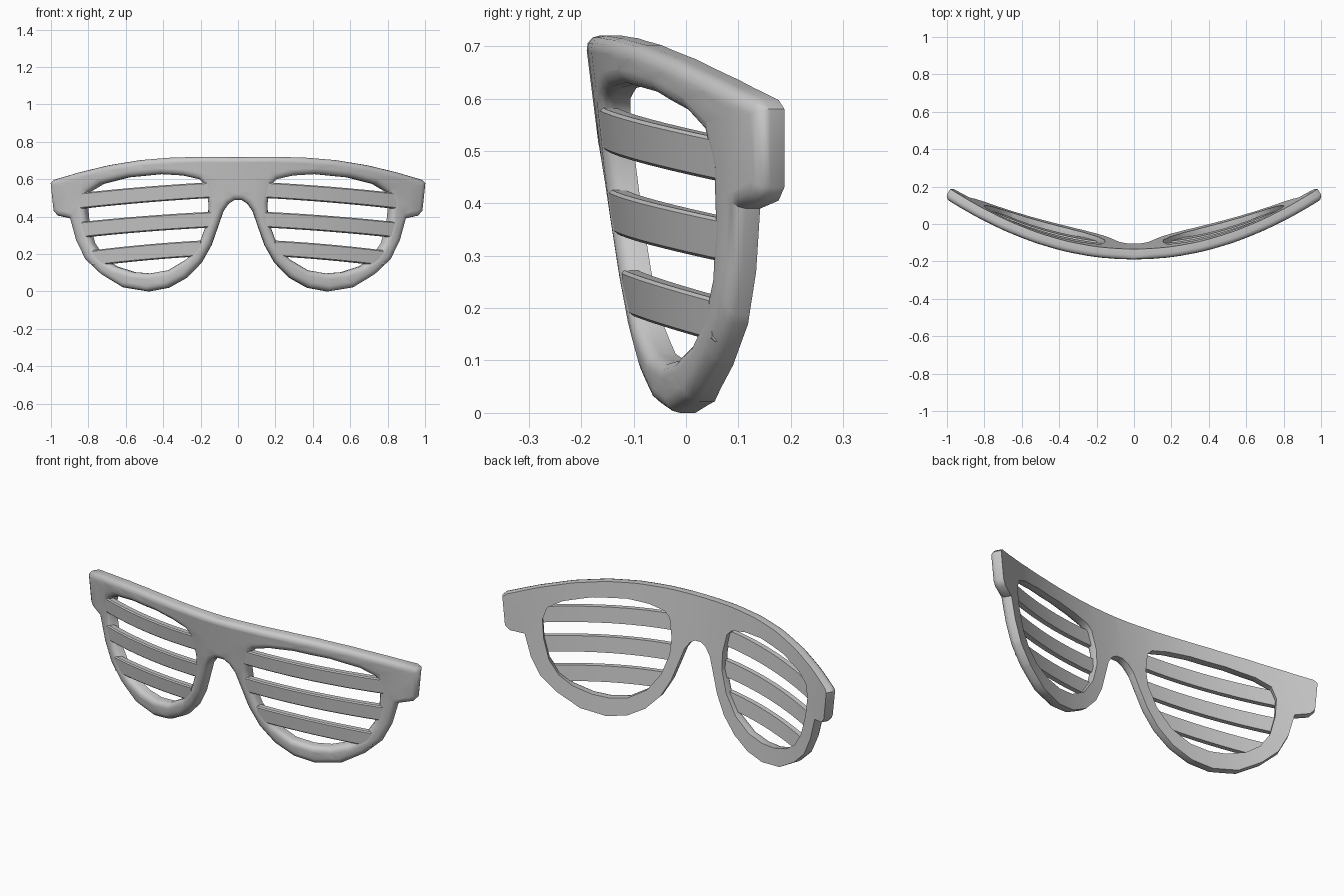
import bpy, bmesh, math
from mathutils import Vector

if "Cube" in bpy.data.objects:
    bpy.data.objects.remove(bpy.data.objects["Cube"])

grey = bpy.data.materials.new("light_grey_plastic")
grey.diffuse_color = (0.58, 0.58, 0.58, 1)
grey.use_nodes = True
grey.node_tree.nodes["Principled BSDF"].inputs["Base Color"].default_value = grey.diffuse_color

BEVEL, THICK = 0.028, 0.059

# Half outline of the frame (x, z), from top centre round to the bridge
OUTER = [(0, .72), (.2, .72), (.37, .715), (.53, .702), (.7, .675), (.86, .637),
         (.997, .597), (1.013, .58), (.997, .43), (.975, .405), (.908, .39),
         (.875, .27), (.825, .17), (.742, .092), (.625, .022), (.49, .0), (.38, .02),
         (.28, .075), (.2, .155), (.145, .25), (.105, .36), (.08, .43), (.05, .47),
         (.02, .488)]
# Lens opening
HOLE = [(.18, .57), (.21, .6), (.3, .62), (.42, .627), (.6, .61), (.74, .575), (.81, .535),
        (.83, .47), (.82, .37), (.79, .26), (.74, .185), (.67, .135), (.57, .103),
        (.48, .096), (.38, .113), (.28, .172), (.205, .27), (.165, .38), (.16, .47)]


def place(x, z, depth):
    """Wrap a flat point round the face; depth runs from front to back."""
    slope = 0.62 * x
    n = math.sqrt(1 + slope * slope)
    y = -0.193 + 0.314 * x * x + 0.125 * (0.72 - z) * (1 - 0.5 * x * x)
    return Vector((x - depth * slope / n, y + depth / n, z))


def finish(bm, name):
    bmesh.ops.recalc_face_normals(bm, faces=bm.faces[:])
    mesh = bpy.data.meshes.new(name)
    bm.to_mesh(mesh)
    bm.free()
    mesh.materials.append(grey)
    obj = bpy.data.objects.new(name, mesh)
    bpy.context.collection.objects.link(obj)
    bpy.ops.object.select_all(action='DESELECT')
    obj.select_set(True)
    bpy.context.view_layer.objects.active = obj
    bpy.ops.object.shade_smooth_by_angle(angle=math.radians(40))
    return obj


def mirrored(points):
    return [(-x, z) for x, z in reversed(points)]


# Frame: filled outline with two openings and rounded edges
curve = bpy.data.curves.new("frame_outline", 'CURVE')
curve.dimensions = '2D'
curve.fill_mode = 'BOTH'
curve.extrude = 0.034
curve.bevel_depth = BEVEL
curve.bevel_resolution = 2
curve.offset = -BEVEL
for loop in (OUTER + mirrored(OUTER[1:]), HOLE, mirrored(HOLE)):
    spline = curve.splines.new('POLY')
    spline.points.add(len(loop) - 1)
    for p, (x, z) in zip(spline.points, loop):
        p.co = (x, z, 0, 1)
    spline.use_cyclic_u = True
outline = bpy.data.objects.new("frame_outline", curve)
bpy.context.collection.objects.link(outline)
deps = bpy.context.evaluated_depsgraph_get()
flat = bpy.data.meshes.new_from_object(outline.evaluated_get(deps))
bm = bmesh.new()
bm.from_mesh(flat)
bpy.data.objects.remove(outline)
bpy.data.meshes.remove(flat)
bmesh.ops.remove_doubles(bm, verts=bm.verts[:], dist=0.0002)

# Flat back: cut off the rear half and cap it
front = curve.extrude + BEVEL
cut = bmesh.ops.bisect_plane(bm, geom=bm.verts[:] + bm.edges[:] + bm.faces[:],
                             plane_co=(0, 0, front - THICK), plane_no=(0, 0, 1),
                             clear_inner=True)
rim = [e for e in cut["geom_cut"] if isinstance(e, bmesh.types.BMEdge)]
bmesh.ops.triangle_fill(bm, edges=rim, use_beauty=True)

# Slice into columns so the frame can wrap
for i in range(-11, 12):
    bmesh.ops.bisect_plane(bm, geom=bm.verts[:] + bm.edges[:] + bm.faces[:],
                           plane_co=(i / 12, 0, 0), plane_no=(1, 0, 0))
for v in bm.verts:
    v.co = place(v.co.x, v.co.y, front - v.co.z)
finish(bm, "frame")

# Slats: bars sweeping across each lens, flush with the frame front
SECTION = [(.042, .034), (.042, .008), (.036, .002),
           (-.036, .002), (-.042, .008), (-.042, .034)]
SLATS = {"upper": (.14, .542, .85, .484),
         "middle": (.14, .384, .84, .33),
         "lower": (.2, .23, .78, .178)}
STEPS = 8
for name, (x0, z0, x1, z1) in SLATS.items():
    for side, sign in (("right", 1), ("left", -1)):
        bm = bmesh.new()
        rings = []
        for i in range(STEPS + 1):
            t = i / STEPS
            x = sign * (x0 + (x1 - x0) * t)
            z = z0 + (z1 - z0) * t + 0.02 * t * (1 - t)
            rings.append([bm.verts.new(place(x, z + dz, d)) for dz, d in SECTION])
        for a, b in zip(rings, rings[1:]):
            for k in range(len(SECTION)):
                j = (k + 1) % len(SECTION)
                bm.faces.new((a[k], a[j], b[j], b[k]))
        bm.faces.new(rings[0])
        bm.faces.new(rings[-1])
        finish(bm, f"{name}_slat_{side}")
